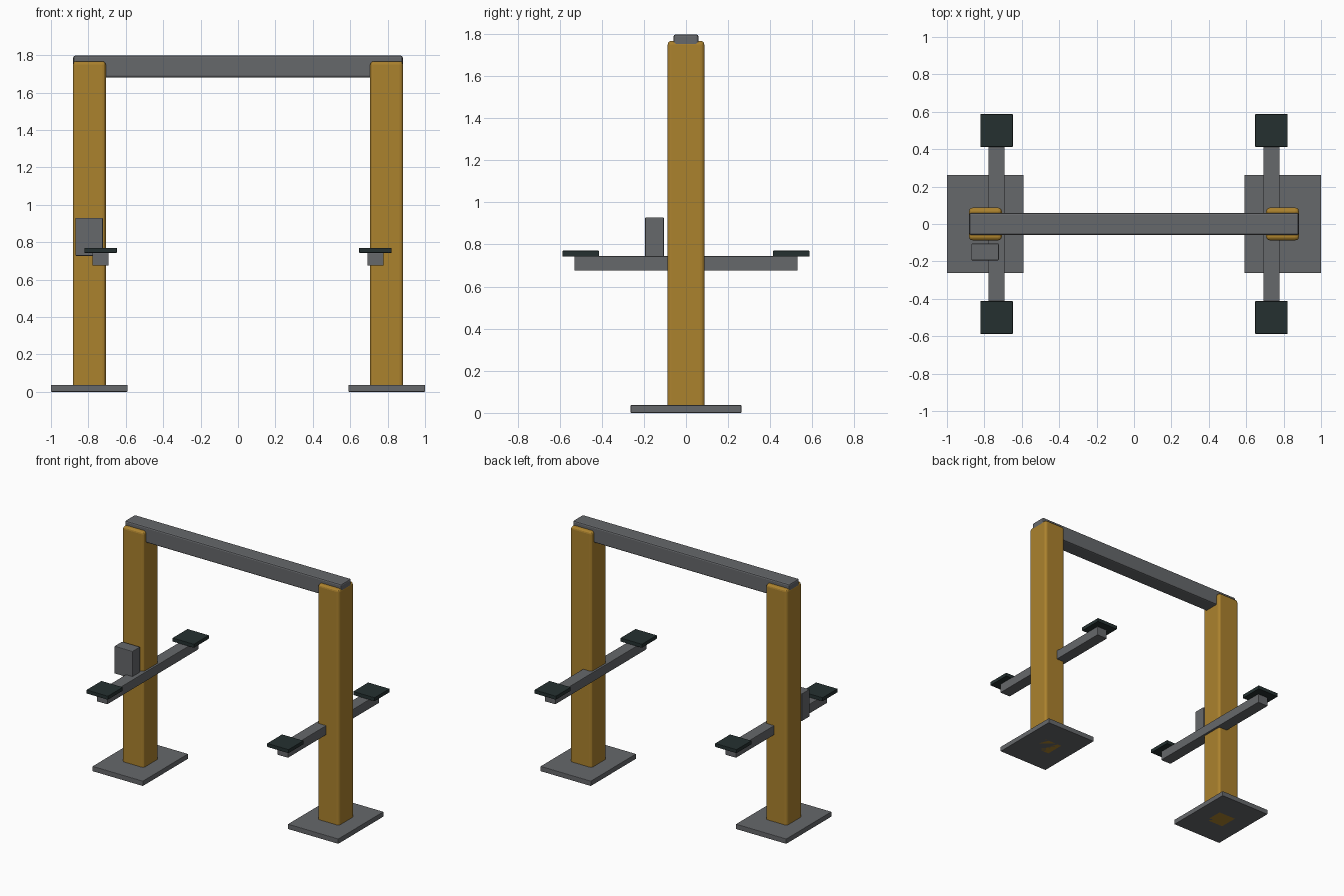
import bpy

if "Cube" in bpy.data.objects:
    bpy.data.objects.remove(bpy.data.objects["Cube"])


def material(name, rgb):
    m = bpy.data.materials.new(name)
    m.diffuse_color = (*rgb, 1)
    m.use_nodes = True
    m.node_tree.nodes["Principled BSDF"].inputs["Base Color"].default_value = m.diffuse_color
    return m


STEEL = material("grey steel", (0.133, 0.138, 0.147))
YELLOW = material("ochre paint", (0.41, 0.223, 0.027))
RUBBER = material("dark rubber", (0.018, 0.030, 0.030))


def box(name, x, y, z, mat, bevel=0.004, segments=2):
    """Bevelled box from (min, max) ranges on each axis."""
    size = [r[1] - r[0] for r in (x, y, z)]
    centre = [(r[0] + r[1]) / 2 for r in (x, y, z)]
    bpy.ops.mesh.primitive_cube_add(size=1, location=centre)
    ob = bpy.context.object
    ob.name = name
    ob.scale = size
    bpy.ops.object.transform_apply(location=False, rotation=False, scale=True)
    ob.data.materials.append(mat)
    mod = ob.modifiers.new("Bevel", "BEVEL")
    mod.width = bevel
    mod.segments = segments
    return ob


def side_range(side, inner, outer):
    return tuple(sorted((side * inner, side * outer)))


for side, label in ((-1, "left"), (1, "right")):
    # Base plate and column
    box(f"{label}_base_plate", side_range(side, 0.59, 1.0), (-0.263, 0.263),
        (0, 0.037), STEEL, 0.003)
    box(f"{label}_column", side_range(side, 0.707, 0.882), (-0.087, 0.087),
        (0, 1.767), YELLOW, 0.018, 3)
    # Lifting arm running through the column
    box(f"{label}_lift_arm", side_range(side, 0.692, 0.778), (-0.53, 0.53),
        (0.675, 0.744), STEEL)
    # Rubber pads on the arm ends
    for end, place in ((-1, "front"), (1, "back")):
        box(f"{label}_{place}_pad", side_range(side, 0.648, 0.822),
            side_range(end, 0.413, 0.587), (0.743, 0.77), RUBBER, 0.002)

# Overhead crossbeam
box("crossbeam", (-0.881, 0.881), (-0.059, 0.059), (1.68, 1.797), STEEL, 0.01)

# Control box in front of the left column
box("control_box", (-0.87, -0.723), (-0.194, -0.105), (0.727, 0.929), STEEL)
